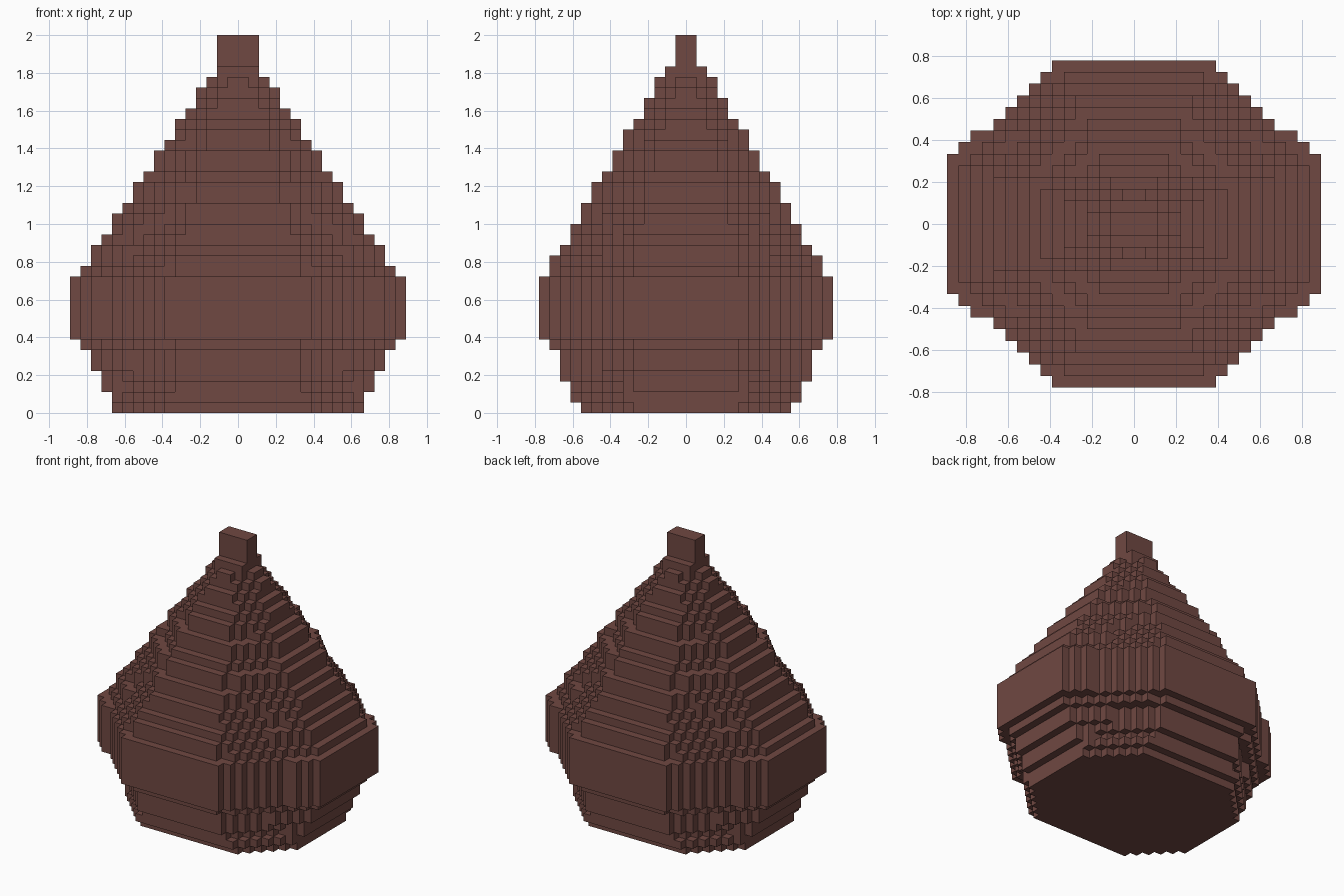
import bpy
import bmesh
from mathutils import Vector

cube = bpy.data.objects.get("Cube")
if cube:
    bpy.data.objects.remove(cube, do_unlink=True)

CELL = 1 / 18

brown = bpy.data.materials.new("reddish_brown")
brown.use_nodes = True
colour = (0.162, 0.065, 0.054, 1)
brown.diffuse_color = colour
brown.node_tree.nodes["Principled BSDF"].inputs["Base Color"].default_value = colour

# Half width and half depth of each layer, bottom to top, as (size, layer count)
WIDTH_RUNS = [(12, 2), (13, 2), (14, 2), (15, 1), (16, 6)]
for size in range(15, 2, -1):
    WIDTH_RUNS.append((size, 1 if size % 2 else 2))
WIDTH_RUNS.append((2, 4))
DEPTH_RUNS = [(10, 1), (11, 2), (12, 3), (13, 1), (14, 6)]
for size in range(13, 2, -1):
    DEPTH_RUNS.append((size, 1 if size in (12, 8, 5) else 2))
DEPTH_RUNS += [(2, 1), (1, 3)]


def expand(runs):
    return [size for size, count in runs for _ in range(count)]


def corner_limit(layer):
    """How far the corners of a layer reach; lower values cut them more."""
    if layer < 2:
        return 1.5
    if layer < 29:
        return 1.385
    return 1.32 if layer < 32 else 2


# Fill each layer with cells inside an octagon
cells = set()
for k, (hx, hy) in enumerate(zip(expand(WIDTH_RUNS), expand(DEPTH_RUNS))):
    for i in range(-hx, hx):
        for j in range(-hy, hy):
            if abs(i + 0.5) / hx + abs(j + 0.5) / hy <= corner_limit(k):
                cells.add((i, j, k))


def add_side(bm, cell, axis, sign):
    """Add the square on one side of a cell, facing outward."""
    u, v = (axis + 1) % 3, (axis + 2) % 3
    corners = []
    for a, b in ((0, 0), (1, 0), (1, 1), (0, 1)):
        point = Vector(cell)
        point[axis] += max(sign, 0)
        point[u] += a
        point[v] += b
        corners.append(bm.verts.new(point * CELL))
    bm.faces.new(corners if sign > 0 else corners[::-1])


# Skin the cells wherever they touch open space
bm = bmesh.new()
for cell in sorted(cells):
    for axis in range(3):
        for sign in (-1, 1):
            neighbour = list(cell)
            neighbour[axis] += sign
            if tuple(neighbour) not in cells:
                add_side(bm, cell, axis, sign)
bmesh.ops.remove_doubles(bm, verts=bm.verts, dist=CELL / 10)

mesh = bpy.data.meshes.new("stepped_body")
bm.to_mesh(mesh)
bm.free()
mesh.materials.append(brown)
body = bpy.data.objects.new("stepped_body", mesh)
bpy.context.collection.objects.link(body)
